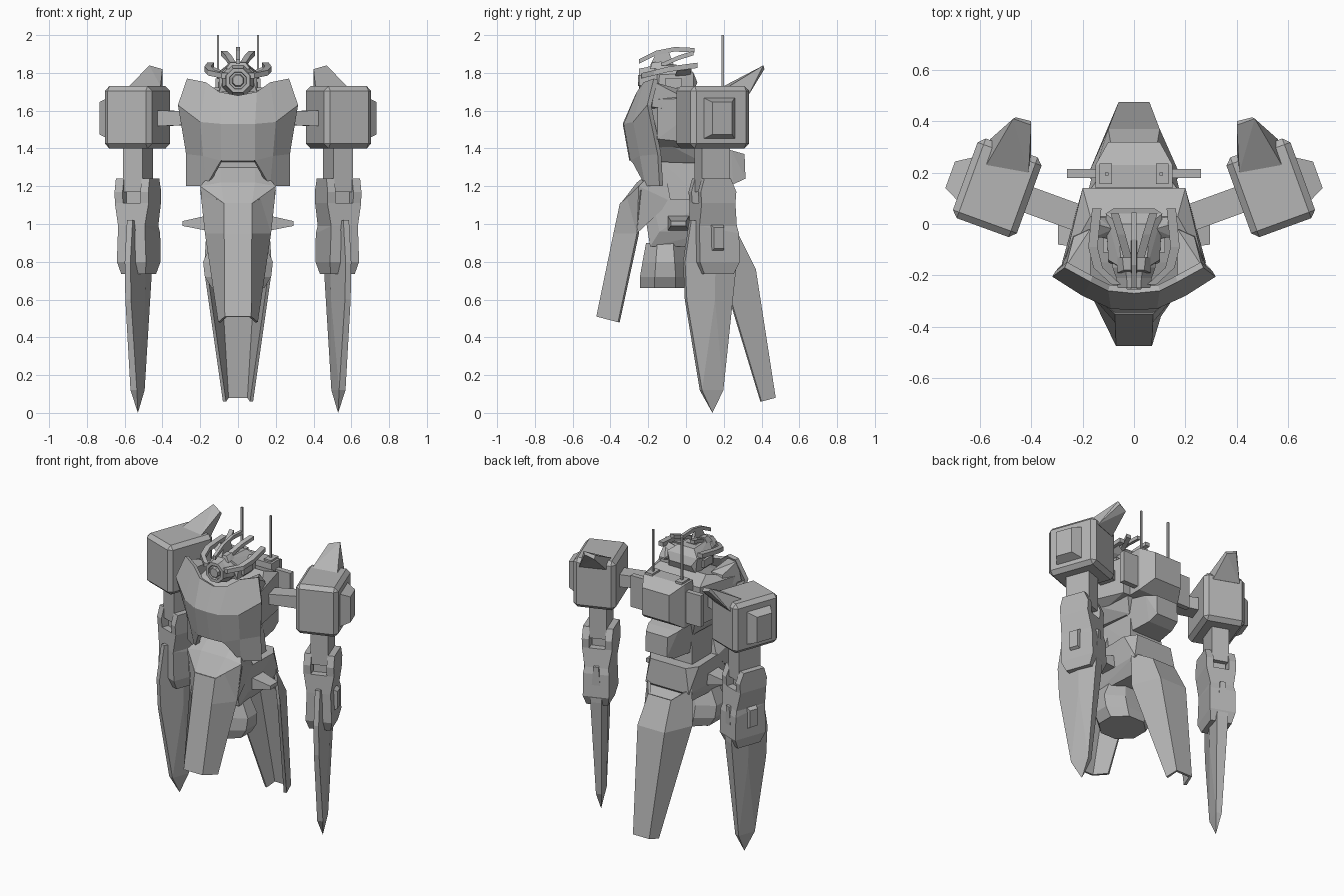
import bpy, bmesh
from math import radians, sin, cos, pi
from mathutils import Matrix, Vector

cube = bpy.data.objects.get("Cube")
if cube:
    bpy.data.objects.remove(cube)

GREY = (0.46, 0.46, 0.46, 1)
mat = bpy.data.materials.new("plain grey")
mat.use_nodes = True
mat.diffuse_color = GREY
mat.node_tree.nodes["Principled BSDF"].inputs["Base Color"].default_value = GREY


def finish(bm, name, matrix=None):
    if matrix:
        bm.transform(matrix)
    bmesh.ops.recalc_face_normals(bm, faces=bm.faces)
    mesh = bpy.data.meshes.new(name)
    bm.to_mesh(mesh)
    bm.free()
    mesh.materials.append(mat)
    ob = bpy.data.objects.new(name, mesh)
    bpy.context.collection.objects.link(ob)
    return ob


def hull(name, pts, sym=False, matrix=None):
    """Faceted solid around points; sym also uses their mirror in x."""
    pts = list(pts) + ([(-x, y, z) for x, y, z in pts] if sym else [])
    bm = bmesh.new()
    for p in pts:
        bm.verts.new(p)
    bmesh.ops.remove_doubles(bm, verts=bm.verts, dist=1e-4)
    bmesh.ops.convex_hull(bm, input=bm.verts)
    bmesh.ops.delete(bm, geom=[v for v in bm.verts if not v.link_faces], context='VERTS')
    bmesh.ops.dissolve_limit(bm, angle_limit=radians(3), verts=bm.verts, edges=bm.edges)
    return finish(bm, name, matrix)


def sheet(name, columns, thickness):
    """Mirrored plate: columns of points from the centre out, each from top to bottom."""
    cols = [[(-x, y, z) for x, y, z in c] for c in reversed(columns) if c[0][0] > 0] + columns
    bm = bmesh.new()
    grid = [[bm.verts.new(p) for p in c] for c in cols]
    for a, b in zip(grid, grid[1:]):
        for j in range(min(len(a), len(b)) - 1):
            bm.faces.new((a[j], b[j], b[j + 1], a[j + 1]))
    ob = finish(bm, name)
    ob.modifiers.new("thickness", 'SOLIDIFY').thickness = thickness


def box(name, x, y, z, bevel=0, matrix=None):
    """Box from (min, max) pairs, with optional chamfers."""
    bm = bmesh.new()
    bmesh.ops.create_cube(bm, size=1)
    for v in bm.verts:
        v.co = Vector([(a + b) / 2 + c * (b - a) for (a, b), c in zip((x, y, z), v.co)])
    if bevel:
        bmesh.ops.bevel(bm, geom=bm.edges[:], offset=bevel, segments=1, affect='EDGES')
    return finish(bm, name, matrix)


def prism(name, x0, x1, profile, matrix=None):
    return hull(name, [(x, y, z) for x in (x0, x1) for y, z in profile], False, matrix)


def rings(name, sections, n=8):
    """Loft of n-sided rings: each section is centre, x radius, second radius, axis."""
    bm = bmesh.new()
    loops = []
    for (cx, cy, cz), rx, r2, axis in sections:
        loop = []
        for i in range(n):
            a = 2 * pi * (i + 0.5) / n
            u, w = rx * cos(a), r2 * sin(a)
            loop.append(bm.verts.new((cx + u, cy + w, cz) if axis == 'Z' else (cx + u, cy, cz + w)))
        loops.append(loop)
    for a, b in zip(loops, loops[1:]):
        for i in range(n):
            bm.faces.new((a[i], a[(i + 1) % n], b[(i + 1) % n], b[i]))
    bm.faces.new(loops[0])
    bm.faces.new(loops[-1])
    return finish(bm, name)


def strip(name, path, w, h):
    """Curved blade made of segments along a path."""
    for a, b in zip(path, path[1:]):
        hull(name, [(p[0] + dx, p[1], p[2] + dz) for p in (a, b)
                    for dx in (-w, w) for dz in (-h, h)])


# Chest shell
sheet("chest_plate", [
    [(0, -.27, 1.68), (0, -.335, 1.53), (0, -.30, 1.335)],
    [(.10, -.26, 1.70), (.09, -.33, 1.53), (.09, -.295, 1.335), (.10, -.28, 1.32)],
    [(.17, -.225, 1.75), (.20, -.28, 1.54), (.185, -.245, 1.36), (.17, -.215, 1.2)],
    [(.27, -.17, 1.77), (.318, -.205, 1.63), (.275, -.15, 1.37), (.275, -.14, 1.2)],
], 0.025)

# Torso, waist and pelvis
hull("torso", [(.27, -.15, 1.66), (.2, .14, 1.67), (.28, -.15, 1.45), (.2, .14, 1.42),
               (.17, .03, 1.71), (.12, -.26, 1.62), (.17, -.22, 1.38), (.12, -.27, 1.4)], True)
hull("rib_cage", [(.24, -.15, 1.45), (.17, .14, 1.45), (.15, -.18, 1.33), (.12, .1, 1.32)], True)
hull("waist", [(.12, -.16, 1.36), (.11, .1, 1.36), (.13, -.15, 1.1), (.13, .12, 1.1)], True)
hull("pelvis", [(.17, -.18, 1.13), (.18, .12, 1.13), (.13, .19, 1.13), (.15, -.22, 1.07),
                (.17, -.14, .96), (.16, .2, .97), (.14, -.19, .88), (.12, .12, .88)], True)
rings("thruster", [((0, -.11, .66), .15, .145, 'Z'), ((0, -.11, .72), .19, .145, 'Z'),
                   ((0, -.11, .80), .2, .13, 'Z'), ((0, -.11, .90), .15, .11, 'Z')])

# Front skirt: open channel below a solid root
sheet("front_skirt", [
    [(.075, -.35, 1.11), (.073, -.384, .95), (.07, -.475, .51)],
    [(.2, -.24, 1.18), (.175, -.26, .95), (.105, -.36, .48)],
], 0.018)
hull("front_skirt_root", [(.075, -.345, 1.11), (.2, -.25, 1.2), (.175, -.26, .95),
                          (.17, -.08, 1.12), (.09, -.12, 1.33), (.09, -.26, 1.22)], True)

# Rear skirt: open channel with a notch between raised sides
sheet("rear_skirt", [
    [(.085, .28, .94), (.10, .37, .76), (.06, .475, .08)],
    [(.165, .17, 1.0), (.18, .19, .76), (.08, .40, .06)],
], 0.018)
hull("rear_skirt_root", [(.085, .265, .93), (.15, .17, .96), (.15, .16, .88), (.08, .3, .84),
                         (.1, .1, .9)], True)

# Backpack
hull("backpack", [(.1, .32, 1.66), (.15, .23, 1.71), (.15, .14, 1.71), (.1, .32, 1.48),
                  (.15, .23, 1.42), (.15, .12, 1.42)], True)
hull("lower_pack", [(.08, .31, 1.37), (.11, .24, 1.39), (.13, .08, 1.42), (.08, .315, 1.24),
                    (.09, .25, 1.21), (.11, .08, 1.2)], True)

# Head: stepped octagonal sensor in front of a faceted skull
HZ = 1.76
rings("sensor_eye", [((0, y, HZ), r, r, 'Y') for y, r in
                     ((-.05, .09), (-.17, .09), (-.21, .075), (-.25, .068), (-.25, .048),
                      (-.235, .045), (-.235, .035), (-.255, .03))])
hull("skull", [(.1, -.15, 1.70), (.1, .04, 1.70), (.1, -.14, 1.79), (.11, .04, 1.8),
               (.05, -.17, 1.84), (.06, .0, 1.84), (.08, .06, 1.75)], True)
hull("brow", [(.065, -.13, 1.83), (.065, -.19, 1.82), (.045, -.13, 1.86), (.04, -.18, 1.855)], True)
strip("centre_crest", [(0, -.25, 1.86), (0, -.16, 1.905), (0, -.06, 1.925), (0, .045, 1.92)],
      .01, .012)
hull("crest_mount", [(.012, -.19, 1.84), (.012, -.06, 1.83), (.008, -.16, 1.9),
                     (.008, -.09, 1.91)], True)

for s, side in ((1, "left"), (-1, "right")):
    def m(pts):
        return [(s * x, y, z) for x, y, z in pts]
    # Helmet brim and blades
    strip(side + "_brim", m([(.07, -.235, 1.785), (.14, -.17, 1.80), (.16, -.09, 1.82),
                             (.145, .06, 1.84)]), .018, .014)
    strip(side + "_crest_blade", m([(.025, -.13, 1.84), (.05, -.04, 1.88), (.075, .04, 1.905)]),
          .016, .012)
    hull(side + "_brim_strut", m([(.08, -.06, 1.77), (.08, .02, 1.77), (.08, -.02, 1.81),
                                  (.15, -.05, 1.81), (.145, .03, 1.82), (.15, 0, 1.84)]))
    box(side + "_temple_block", sorted((s * .09, s * .12)), (-.11, -.02), (1.72, 1.77))

    # Shoulder yoke behind the chest plate
    hull(side + "_yoke", m([(.265, -.165, 1.75), (.17, -.2, 1.73), (.17, -.02, 1.71),
                            (.235, -.05, 1.69), (.285, -.18, 1.62), (.24, -.04, 1.6),
                            (.17, -.2, 1.6)]))

    # Antenna and its base, plus thin side vane of the pack
    box(side + "_antenna", sorted((s * .1, s * .112)), (.189, .201), (1.7, 2))
    box(side + "_antenna_base", sorted((s * .085, s * .135)), (.155, .235), (1.68, 1.722))
    box(side + "_pack_vane", sorted((s * .13, s * .26)), (.18, .215), (1.45, 1.66))

    # Hip spike
    hull(side + "_hip_spike", m([(x, y, z) for x, y0, y1, z0, z1 in
                                 ((.14, -.1, .02, .96, 1.05), (.295, -.08, 0, .99, 1.015))
                                 for y in (y0, y1) for z in (z0, z1)]))

    # Arm parts share a frame turned outward
    arm = Matrix.Translation((s * .53, .14, 0)) @ Matrix.Rotation(s * radians(20), 4, 'Z')
    arm = arm @ Matrix.Diagonal((s, 1, 1, 1))
    box(side + "_shoulder", (-.13, .135), (-.165, .165), (1.4, 1.73), .025, arm)
    hull(side + "_shoulder_knob", [(x, y0 + y, 1.56 + z) for x, y0, dy, dz in
                                   ((.13, -.01, .09, .11), (.192, -.015, .055, .085))
                                   for y in (-dy, dy) for z in (-dz, dz)], False, arm)
    hull(side + "_shoulder_fin", m([(.40, .385, 1.82), (.47, .41, 1.84), (.40, .40, 1.80),
                                    (.46, .415, 1.82), (.40, .27, 1.68), (.56, .33, 1.68),
                                    (.575, .23, 1.73), (.41, .2, 1.73)]))
    hull(side + "_shoulder_link", [(x, y, 1.56 + z * h) for x, h in ((-.36, .033), (-.1, .043))
                                   for y in (-.055, .05) for z in (-1, 1)], False, arm)
    box(side + "_upper_arm", (-.055, .055), (-.08, .08), (1.17, 1.42), 0, arm)
    box(side + "_elbow", (-.045, .045), (-.05, .05), (1.06, 1.2), 0, arm)

    # Forearm: forked top, narrow middle and wider cuff
    for t in (-1, 1):
        prism(side + "_fork", t * .05, t * .095,
              [(-.08, 1.24), (.07, 1.24), (.1, 1.17), (.095, 1.11), (-.095, 1.11), (-.1, 1.17)],
              arm)
    hull(side + "_forearm", [(t * x, y, z) for t in (-1, 1) for x, y, z in
                             ((.095, -.095, 1.11), (.095, .095, 1.11), (.075, -.1, .99),
                              (.075, .11, .99))], False, arm)
    hull(side + "_cuff", [(t * x, y, z) for t in (-1, 1) for x, y, z in
                          ((.075, -.1, .99), (.075, .11, .99), (.082, .12, .95),
                           (.082, -.1, .8), (.082, .125, .8), (.068, .095, .735),
                           (.068, -.07, .735))], False, arm)
    hull(side + "_forearm_latch", [(x, y * k, .925 + z * k) for x, k in ((.075, 1), (.1, .8))
                                   for y in (-.035, .035) for z in (-.07, .07)], False, arm)

    # Long forearm blade
    hull(side + "_blade", [(0, 0, 0)] + [(t * x, y, z) for t in (-1, 1) for x, y, z in
                                         ((.018, -.065, .12), (.018, .055, .12),
                                          (.016, -.15, .6), (.04, .0, .6), (.03, .1, .6),
                                          (.016, -.16, .8), (.045, .0, .78), (.036, .12, .76),
                                          (.016, -.125, 1.02), (.016, .125, 1.0))], False, arm)
